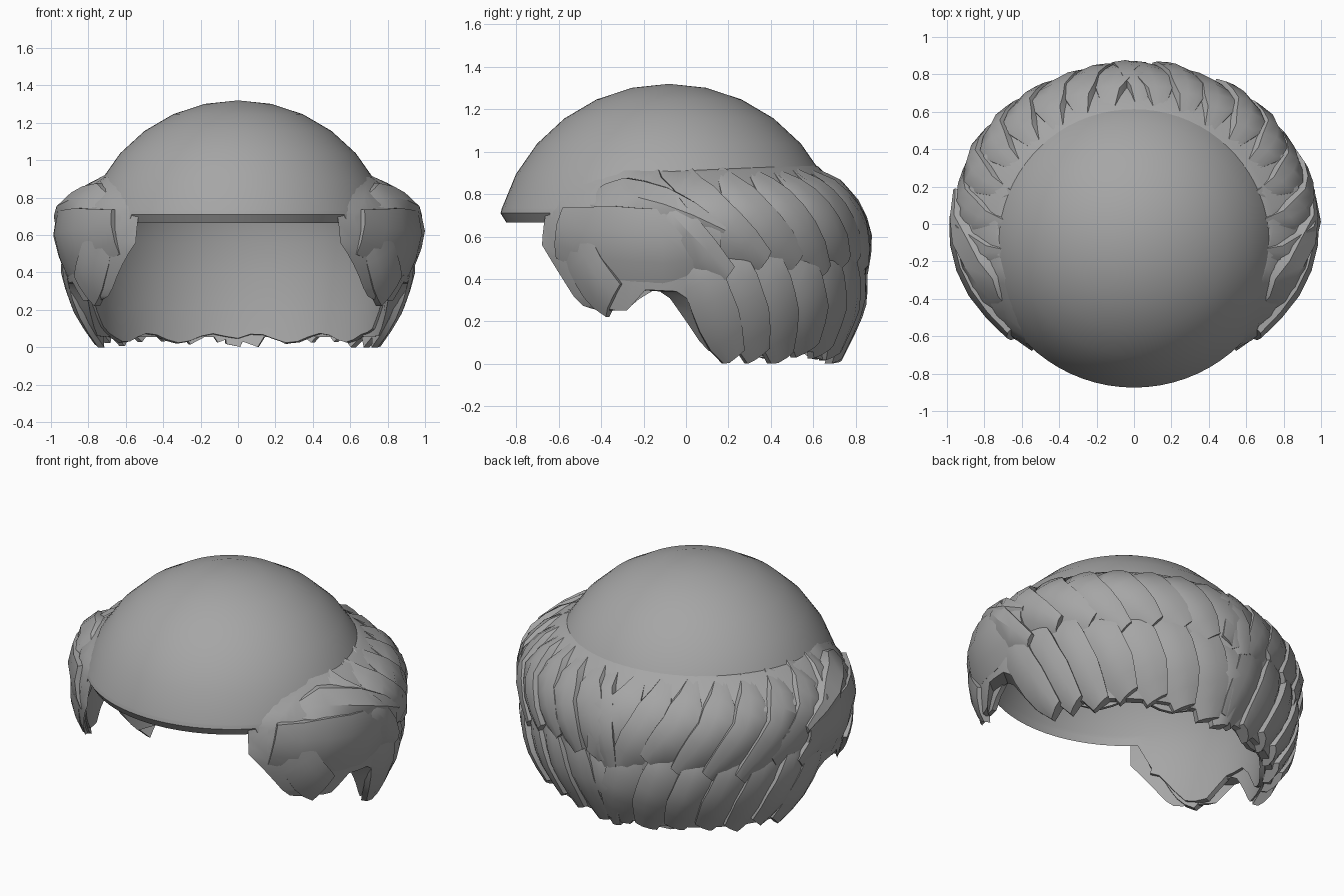
import bpy, bmesh, math, random
from mathutils import Vector

if "Cube" in bpy.data.objects:
    bpy.data.objects.remove(bpy.data.objects["Cube"])

random.seed(4)
grey = bpy.data.materials.new("mid_grey")
grey.diffuse_color = (0.38, 0.38, 0.38, 1)
grey.use_nodes = True
grey.node_tree.nodes["Principled BSDF"].inputs["Base Color"].default_value = grey.diffuse_color


def lerp(table, t):
    """Piecewise linear lookup in a list of (key, value)."""
    if t <= table[0][0]:
        return table[0][1]
    for (a, va), (b, vb) in zip(table, table[1:]):
        if t <= b:
            return va + (vb - va) * (t - a) / (b - a)
    return table[-1][1]


# Hair outline half width / half depth by height, and hem / hairline by depth
WIDE = [(0, .78), (.2, .875), (.4, .93), (.62, .95), (.75, .93), (.86, .82), (.93, .70)]
DEEP = [(0, .70), (.27, .815), (.5, .84), (.62, .84), (.75, .80), (.87, .72), (.93, .61)]
HEM = [(-.9, .66), (-.655, .66), (-.64, .54), (-.47, .28), (-.37, .25), (-.28, .25),
       (-.23, .35), (-.02, .34), (.2, .06), (.9, .05)]
HAIRLINE = [(-.67, .7), (-.5, .85), (-.35, .91), (0, .9), (.9, .93)]
CY, CZ = -.08, .51          # centre of the bald dome
THIN = .965                 # inner wall of the cap relative to the outer


def dome_scale(z):
    h = .81 if z > CZ else 1.4
    return math.sqrt(max(0, 1 - ((z - CZ) / h) ** 2))


def dome(th, z, s=1.0):
    r = dome_scale(z) * s
    return Vector((.83 * r * math.sin(th), CY + .82 * r * math.cos(th), z))


def hair(th, z, lift=0.0):
    """Point on the hair surface; th = 0 is the back, 90 degrees is +x."""
    z = max(z, 0)
    x, y = lerp(WIDE, z) * math.sin(th), lerp(DEEP, z) * math.cos(th)
    r = dome_scale(z)
    q = math.hypot(x / (.83 * r), (y - CY) / (.82 * r))
    if q < 1.01:
        x, y = x * 1.01 / q, CY + (y - CY) * 1.01 / q
    return Vector((x + lift * math.sin(th), y + lift * math.cos(th), z))


def loft(name, secs, wrap=False, ring=True):
    """Skin a row of equal sections; ring closes each section, wrap closes the row."""
    bm = bmesh.new()
    rows = [[bm.verts.new(p) for p in s] for s in secs]
    n = len(rows[0])
    pairs = list(zip(rows, rows[1:])) + ([(rows[-1], rows[0])] if wrap else [])
    for a, b in pairs:
        for j in range(n if ring else n - 1):
            k = (j + 1) % n
            bm.faces.new((a[j], a[k], b[k], b[j]))
    if not wrap:
        bm.faces.new(rows[0])
        bm.faces.new(rows[-1][::-1])
    bmesh.ops.remove_doubles(bm, verts=bm.verts, dist=1e-4)
    bmesh.ops.recalc_face_normals(bm, faces=bm.faces)
    me = bpy.data.meshes.new(name)
    bm.to_mesh(me)
    bm.free()
    me.materials.append(grey)
    ob = bpy.data.objects.new(name, me)
    bpy.context.collection.objects.link(ob)
    bpy.ops.object.select_all(action='DESELECT')
    ob.select_set(True)
    bpy.context.view_layer.objects.active = ob
    bpy.ops.object.shade_smooth_by_angle(angle=math.radians(28))
    return ob


# Bald cap: hollow shell with a bevelled brow and a hem that follows ears and neck
secs = []
N = 72
for i in range(N):
    th = 2 * math.pi * i / N
    y = CY + .82 * math.cos(th) - .03
    hem = lerp(HEM, y)
    if hem < .1:
        hem += .025 * math.sin(i * 1.1) - .01
    brow = .05 if y < -.65 else 0
    out = []
    for j in range(7):                      # crown down to the equator
        z = CZ + .81 * math.cos(math.radians(74 * j / 6))
        out.append(dome(th, z))
    low = out[-1].z
    out += [dome(th, low + (hem + brow - low) * j / 4) for j in range(1, 5)]
    inner = [Vector((p.x * THIN, CY + (p.y - CY) * THIN, CZ + (p.z - CZ) * THIN if p.z > CZ else p.z))
             for p in reversed(out)]
    inner[0].z = hem + .005
    secs.append(out + inner)
loft("bald_cap", secs, wrap=True, ring=False)

# Hair body: thick band from temple to temple under the locks
secs = []
for i in range(81):
    th = math.radians(-138 + 276 * i / 80)
    y = .88 * math.cos(th)
    hem, top = max(.055, lerp(HEM, y)), lerp(HAIRLINE, y)
    if y < -.64:
        hem = .56
    zs = [top + (hem - top) * j / 6 for j in range(7)]
    outer = [hair(th, z, -.005) for z in zs]
    inner = [dome(th, z, .985) for z in reversed(zs[::2])]
    secs.append([dome(th, top + .01, .985)] + outer + inner)
loft("hair_body", secs)


def lock(name, a, b, c, w, lift, tip=.6, side=1, root=.3):
    """Chunky lock along a curve a-b-c of (degrees, height), one edge raised."""
    rings = []
    n = 6
    start = -.6 if root < .65 else .6       # narrow roots sink into the scalp
    for i in range(n + 1):
        t = i / n
        pt = [(1 - t) ** 2 * a[k] + 2 * t * (1 - t) * b[k] + t * t * c[k] for k in (0, 1)]
        tg = [(1 - t) * (b[k] - a[k]) + t * (c[k] - b[k]) for k in (0, 1)]
        d = Vector((math.radians(tg[0]) * .93, tg[1])).normalized()
        wid = w * lerp([(0, root), (.35, 1), (.75, 1), (1, tip)], t)
        up = lift * lerp([(0, start), (.17, max(start, .35)), (.4, .9), (.75, 1), (1, .75)], t)
        ring = []
        for u, h in ((-1, -.04), (-1, up * .95), (-.3, up * 1.1), (.5, up * .6), (1.05, -.005), (1.05, -.04)):
            th = math.radians(pt[0]) - d.y * u * wid / .93
            z = min(.93, max(0, pt[1] + d.x * u * wid))
            ring.append(hair(th * side, z, min(h, -.012) if i == 0 and start < 0 else h))
        rings.append(ring)
    return loft(name, rings)


rnd = random.uniform
for side, tag in ((1, "right"), (-1, "left")):
    # Neck locks: lower layer, sweeping down and back
    for k, th in enumerate((84, 73, 61, 48, 35, 22, 9)):
        j = rnd(-.01, .05)
        lock(f"neck_lock_{tag}_{k}", (th + 3, .56), (th, .3), (th - 4 - th * .1, .02 + max(0, j)),
             .11, .03 + rnd(0, .02), .6, side, .6)
    # Crown locks: upper layer, from the hairline sweeping back to mid height
    for k, th in enumerate((102, 87, 72, 58, 45, 32, 20, 8)):
        j = rnd(-.07, .04)
        lock(f"crown_lock_{tag}_{k}", (th + 3, .92), (th - 1, .70), (th - 8 - th * .17, .46 + j),
             .11, .04 + rnd(-.015, .008), .5, side)
    # Temple: broad lobe, ridge over it and the blunt sideburn below
    lock(f"sideburn_{tag}", (129, .62), (125, .42), (115, .30), .11, .025, .85, side, .8)
    lock(f"temple_lobe_{tag}", (136, .62), (106, .54), (79, .56), .17, .04, .45, side, .7)
    lock(f"temple_ridge_{tag}", (127, .77), (110, .81), (78, .62), .11, .048, .3, side)

# Centre back locks
lock("back_centre_upper", (3, .92), (1, .7), (-4, .42), .09, .035)
lock("back_centre_lower", (2, .5), (1, .3), (-2, .01), .09, .035, .5, 1, .6)
